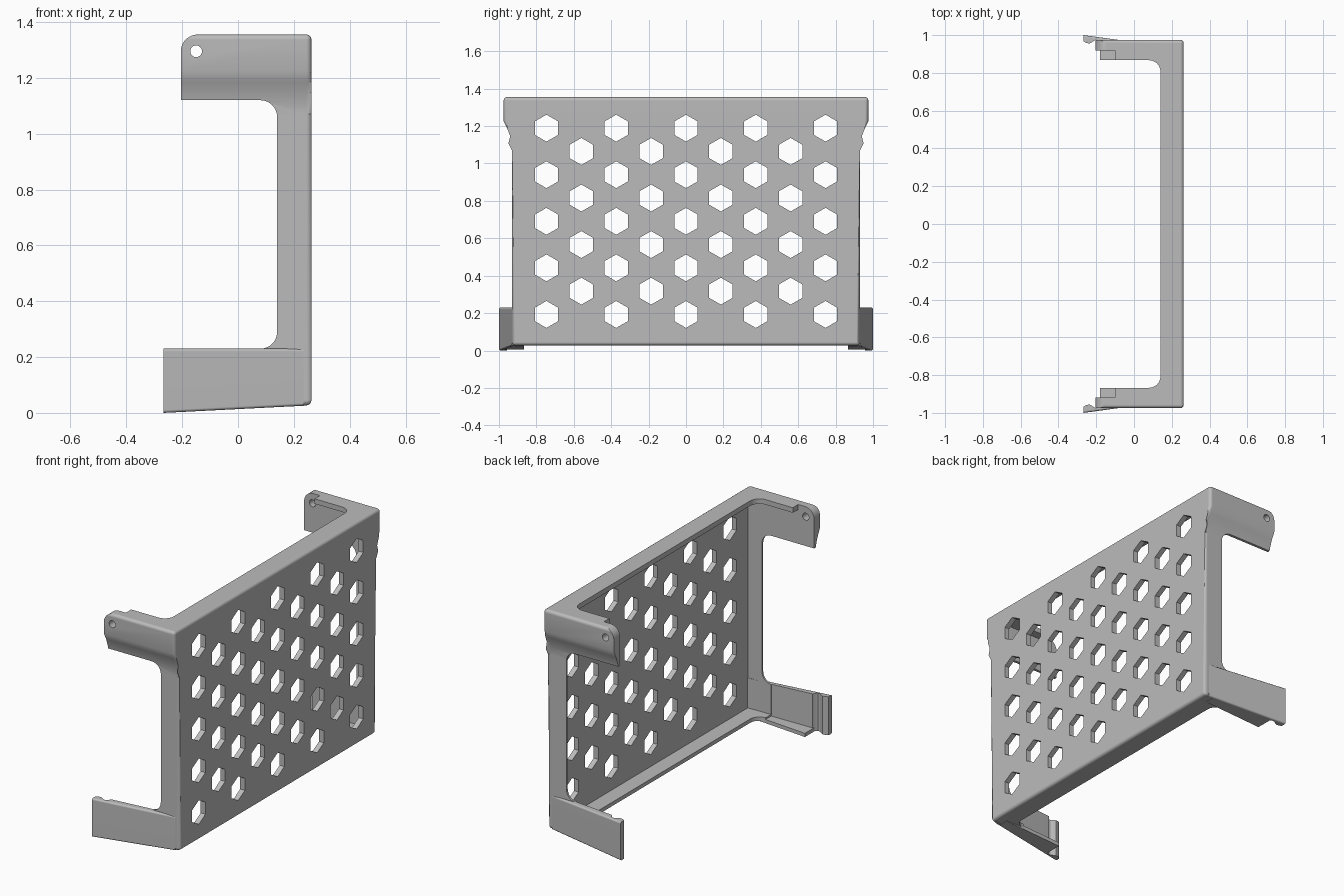
import bpy, bmesh, math

cube = bpy.data.objects.get("Cube")
if cube:
    bpy.data.objects.remove(cube, do_unlink=True)

# One grey material
grey = bpy.data.materials.new("grey_plastic")
grey.use_nodes = True
colour = (0.5, 0.5, 0.5, 1)
grey.diffuse_color = colour
grey.node_tree.nodes["Principled BSDF"].inputs["Base Color"].default_value = colour


def arc(cx, cy, r, a0, a1, n=8):
    steps = [math.radians(a0 + (a1 - a0) * i / n) for i in range(n + 1)]
    return [(cx + r * math.cos(a), cy + r * math.sin(a)) for a in steps]


def add_prism(bm, pts, axis, lo, hi):
    """Extrude a 2D outline along an axis; outline is yz, xz or xy."""
    place = {"x": lambda p, t: (t, p[0], p[1]),
             "y": lambda p, t: (p[0], t, p[1]),
             "z": lambda p, t: (p[0], p[1], t)}[axis]
    a = [bm.verts.new(place(p, lo)) for p in pts]
    b = [bm.verts.new(place(p, hi)) for p in pts]
    bm.faces.new(a)
    bm.faces.new(b[::-1])
    n = len(pts)
    for i in range(n):
        j = (i + 1) % n
        bm.faces.new((a[j], a[i], b[i], b[j]))


def make(name, bm):
    bmesh.ops.recalc_face_normals(bm, faces=bm.faces[:])
    me = bpy.data.meshes.new(name)
    bm.to_mesh(me)
    bm.free()
    ob = bpy.data.objects.new(name, me)
    bpy.context.collection.objects.link(ob)
    me.materials.append(grey)
    return ob


def activate(ob):
    bpy.ops.object.select_all(action="DESELECT")
    ob.select_set(True)
    bpy.context.view_layer.objects.active = ob


def cut(ob, prisms):
    """Subtract a set of separate prisms from an object."""
    bm = bmesh.new()
    for p in prisms:
        add_prism(bm, *p)
    cutter = make("cutter", bm)
    cutter.hide_render = True
    mod = ob.modifiers.new("cut", "BOOLEAN")
    mod.operation = "DIFFERENCE"
    mod.solver = "EXACT"
    mod.object = cutter
    activate(ob)
    bpy.ops.object.modifier_apply(modifier=mod.name)
    bpy.data.objects.remove(cutter, do_unlink=True)


def finish(ob):
    activate(ob)
    bpy.ops.object.shade_smooth_by_angle(angle=math.radians(32))
    mod = ob.modifiers.new("weighted_normals", "WEIGHTED_NORMAL")
    mod.keep_sharp = True


# Main frame: flared outline extruded in depth, rounded on its outer edges
X0, X1, Z0, Z1 = -0.205, 0.263, 0.027, 1.355
half = [(0.93, Z0), (0.93, 1.07), (0.932, 1.11), (0.94, 1.145),
        (0.955, 1.185), (0.975, 1.225), (0.975, Z1)]
bm = bmesh.new()
add_prism(bm, half + [(-y, z) for y, z in reversed(half)], "x", X0, X1)
edges = []
for e in bm.edges:
    v, w = e.verts[0].co, e.verts[1].co
    front = min(v.x, w.x) > X1 - 1e-4
    corner = abs(v.x - w.x) > 0.1 and (v.z < Z0 + 1e-4 or v.z > Z1 - 1e-4)
    if front or corner:
        edges.append(e)
bmesh.ops.bevel(bm, geom=edges, offset=0.018, segments=4, profile=0.5, affect="EDGES")
frame = make("perforated_frame", bm)

# Hollow interior behind the panel
IN = 0.918
cut(frame, [([(-IN, 0.05), (IN, 0.05), (IN, 1.325), (-IN, 1.325)], "x", -0.5, 0.232)])

# Open the top and bottom, leaving a rim with rounded inner corners
R, RX, RY = 0.06, 0.14, 0.867
rim = ([(-0.5, -RY)] + arc(RX - R, -RY + R, R, -90, 0)
       + arc(RX - R, RY - R, R, 0, 90) + [(-0.5, RY)])
cut(frame, [(rim, "z", -0.5, 2)])

# Open the sides, leaving the upper arms
side = ([(-0.5, -0.2), (0.08, -0.2)] + arc(RX - R, 0.23 + R, R, -90, 0)
        + arc(RX - R, 1.12 - R, R, 0, 90) + [(-0.5, 1.12)])
cut(frame, [(side, "y", -1.5, 1.5)])

# Upper arm ends: shortened lip, rounded corner and pin hole
cut(frame, [([(-0.5, -IN), (-0.1, -IN), (-0.1, IN), (-0.5, IN)], "z", 1.25, 1.5)])
corner = ([(-0.4, 1.5), (-0.4, Z1 - R), (X0 - 0.05, Z1 - R)]
          + arc(X0 + R, Z1 - R, R, 180, 90) + [(X0 + R, 1.5)])
cut(frame, [(corner, "y", -1.5, 1.5)])
cut(frame, [(arc(-0.15, 1.295, 0.021, 0, 345, 23), "y", -1.5, 1.5)])

# Staggered hexagonal holes
holes = []
for col in range(-4, 5):
    odd = col % 2
    for row in range(4 if odd else 5):
        y, z = col * 0.1865, 0.193 + row * 0.249 + odd * 0.1245
        hexagon = arc(y, z, 0.072, 30, 330, 5)
        holes.append((hexagon, "x", 0.19, 0.35))
cut(frame, holes)
finish(frame)


# Lower arms: splayed wall with a hooked end, and a floor lip
def floor_z(x):
    return 0.027 * (x + 0.267) / 0.53


wall = [(0.235, 0.931), (-0.267, 1.0), (-0.267, 0.968), (-0.252, 0.958),
        (-0.235, 0.956), (-0.22, 0.964), (-0.207, 0.973), (-0.193, 0.973),
        (-0.182, 0.964), (-0.175, 0.948), (0.08, 0.921), (0.235, 0.915)]
lip = [(0.2, 0.867), (-0.18, 0.867), (-0.18, 0.965), (0.2, 0.92)]

for sign, label in ((1, "back"), (-1, "front")):
    for part, pts, top in (("wall", wall, 0.23), ("lip", lip, 0.0)):
        bm = bmesh.new()
        add_prism(bm, [(x, sign * y) for x, y in pts], "z", 0, 1)
        for v in bm.verts:
            low = floor_z(v.co.x)
            if v.co.z < 0.5:
                v.co.z = low
            else:
                v.co.z = top if top else low + 0.022
        if part == "wall":
            # Round the long outer edges
            outer = [e for e in bm.edges
                     if abs(e.verts[0].co.x - e.verts[1].co.x) > 0.45]
            bmesh.ops.bevel(bm, geom=outer, offset=0.01, segments=3,
                            profile=0.5, affect="EDGES")
        finish(make(f"{label}_lower_arm_{part}", bm))

bpy.ops.object.select_all(action="DESELECT")
